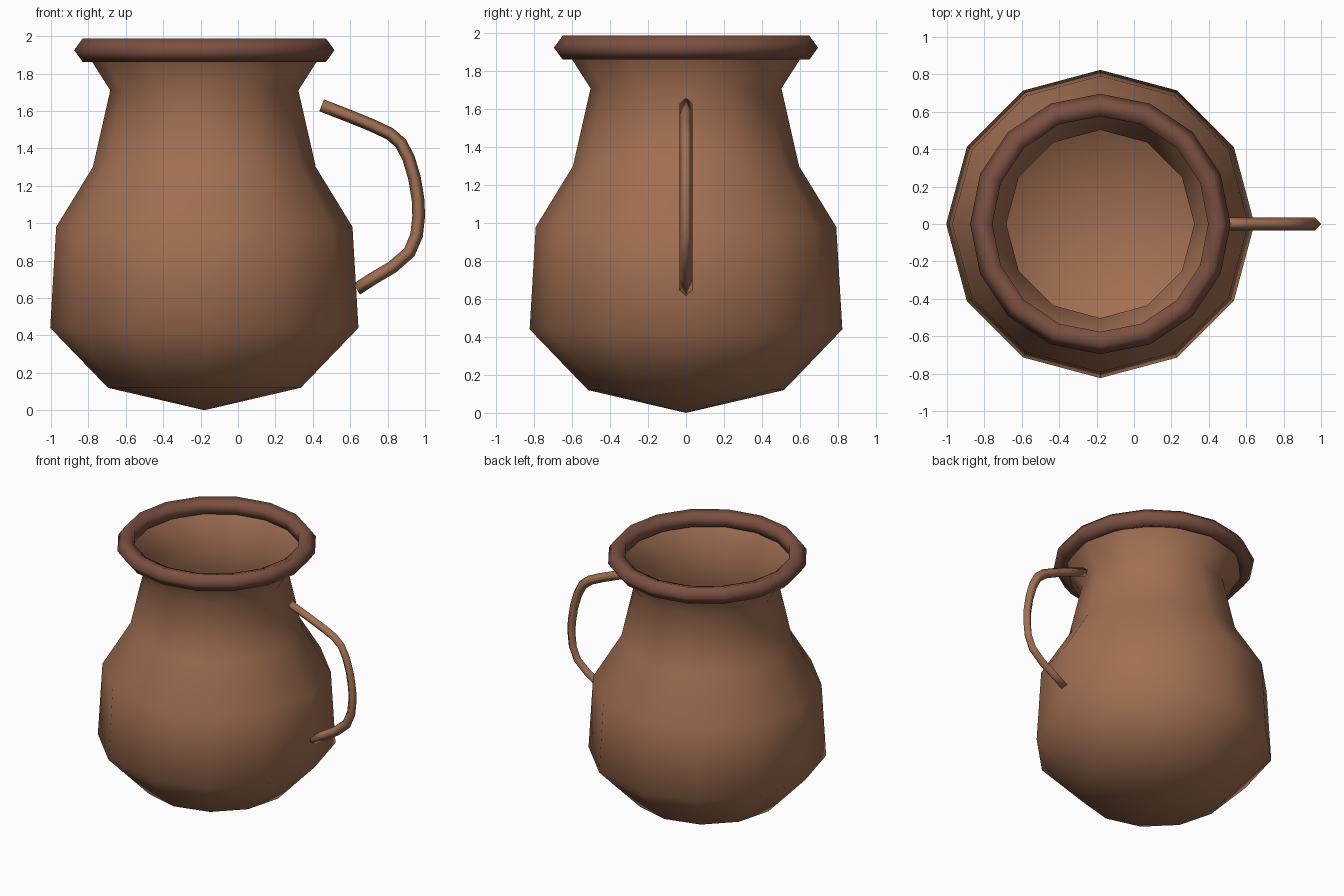
import bpy, bmesh
from math import cos, sin, pi
from mathutils import Vector

default = bpy.data.objects.get("Cube")
if default:
    bpy.data.objects.remove(default, do_unlink=True)

AXIS_X = -0.18  # the pot sits off centre to leave room for the handle


def material(name, rgb):
    mat = bpy.data.materials.new(name)
    mat.use_nodes = True
    mat.diffuse_color = (*rgb, 1)
    mat.node_tree.nodes["Principled BSDF"].inputs["Base Color"].default_value = (*rgb, 1)
    return mat


def finish(name, bm, mat):
    mesh = bpy.data.meshes.new(name)
    for face in bm.faces:
        face.smooth = True
    bm.to_mesh(mesh)
    bm.free()
    mesh.materials.append(mat)
    obj = bpy.data.objects.new(name, mesh)
    bpy.context.collection.objects.link(obj)
    return obj


def bridge(bm, rings):
    # Join neighbouring closed rings with quads
    for a, b in zip(rings, rings[1:]):
        n = len(a)
        for i in range(n):
            j = (i + 1) % n
            bm.faces.new((a[i], a[j], b[j], b[i]))


clay = material("clay brown", (0.36, 0.16, 0.085))
dark_clay = material("dark clay", (0.2, 0.08, 0.053))

# Pot body: twelve-sided thin shell with a pointed base, open at the top
profile = [(0.516, 0.12), (0.824, 0.44), (0.792, 0.98),
           (0.596, 1.30), (0.503, 1.71), (0.64, 1.925)]
SIDES = 12
bm = bmesh.new()
rings = [[bm.verts.new((AXIS_X + r * cos(2 * pi * i / SIDES), r * sin(2 * pi * i / SIDES), z))
          for i in range(SIDES)] for r, z in profile]
bridge(bm, rings)
tip = bm.verts.new((AXIS_X, 0, 0))
for i in range(SIDES):
    bm.faces.new((tip, rings[0][(i + 1) % SIDES], rings[0][i]))
finish("pot_body", bm, clay)

# Rim: ring with a five-sided section
bpy.ops.mesh.primitive_torus_add(major_segments=16, minor_segments=5, major_radius=0.63,
                                 minor_radius=0.066, location=(AXIS_X, 0, 1.925))
rim = bpy.context.object
rim.name = "rim"
rim.data.materials.append(dark_clay)
bpy.ops.object.shade_smooth()

# Handle: four-sided tube swept along a path in the xz plane
path = [Vector((x, 0, z)) for x, z in (
    (0.447, 1.63), (0.596, 1.572), (0.714, 1.524), (0.81, 1.479), (0.87, 1.428),
    (0.912, 1.348), (0.944, 1.24), (0.963, 1.123), (0.966, 1.037), (0.955, 0.936),
    (0.917, 0.845), (0.826, 0.765), (0.73, 0.709), (0.634, 0.647))]
TUBE = 0.034
bm = bmesh.new()
rings = []
for i, point in enumerate(path):
    along = (path[min(i + 1, len(path) - 1)] - path[max(i - 1, 0)]).normalized()
    across = Vector((0, 1, 0))
    outward = across.cross(along)
    rings.append([bm.verts.new(point + TUBE * (outward * cos(a) + across * sin(a)))
                  for a in (0, pi / 2, pi, 3 * pi / 2)])
bridge(bm, rings)
bm.faces.new(rings[0])
bm.faces.new(rings[-1])
bmesh.ops.recalc_face_normals(bm, faces=bm.faces)
finish("handle", bm, clay)
